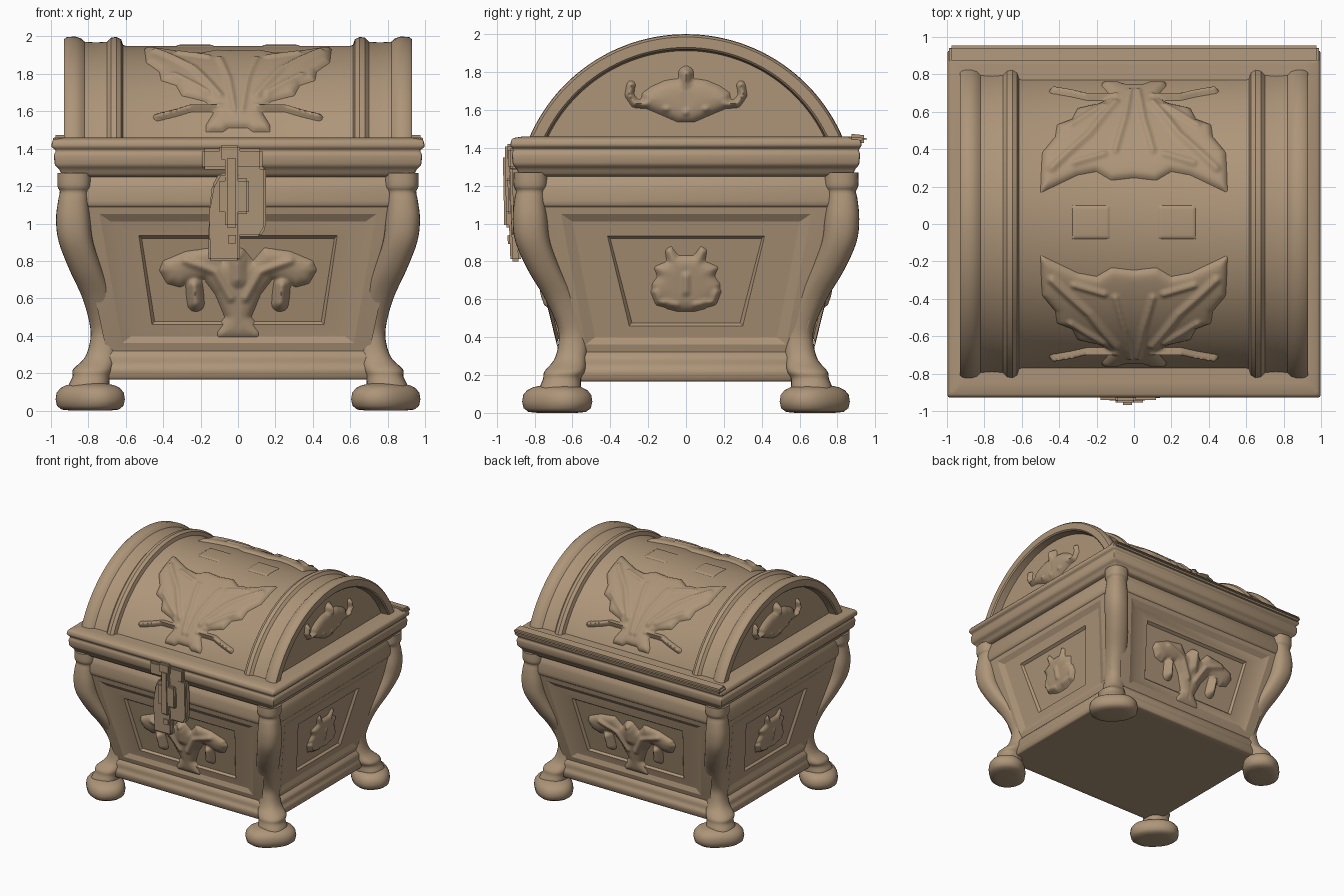
import bpy, bmesh, math
from mathutils import Vector

if "Cube" in bpy.data.objects:
    bpy.data.objects.remove(bpy.data.objects["Cube"])

wood = bpy.data.materials.new("brown_wood")
wood.diffuse_color = (0.42, 0.30, 0.19, 1)
wood.use_nodes = True
wood.node_tree.nodes["Principled BSDF"].inputs["Base Color"].default_value = wood.diffuse_color
CORNERS = [(1, 1), (1, -1), (-1, -1), (-1, 1)]


def finish(name, bm, angle=40):
    bmesh.ops.recalc_face_normals(bm, faces=bm.faces)
    me = bpy.data.meshes.new(name)
    bm.to_mesh(me)
    bm.free()
    me.materials.append(wood)
    ob = bpy.data.objects.new(name, me)
    bpy.context.collection.objects.link(ob)
    bpy.ops.object.select_all(action='DESELECT')
    ob.select_set(True)
    bpy.context.view_layer.objects.active = ob
    bpy.ops.object.shade_smooth_by_angle(angle=math.radians(angle))


def skin(bm, rings, caps=True):
    """Join closed rings of points with quads."""
    vs = [[bm.verts.new(p) for p in r] for r in rings]
    n = len(vs[0])
    for a, b in zip(vs, vs[1:]):
        for i in range(n):
            j = (i + 1) % n
            bm.faces.new((a[i], a[j], b[j], b[i]))
    if caps:
        bm.faces.new(vs[0])
    bm.faces.new(vs[-1])


def oval(k, n, e):
    """Superellipse direction k of n; e < 1 is squarer."""
    c, s = math.cos(k * math.tau / n), math.sin(k * math.tau / n)
    return math.copysign(abs(c) ** e, c), math.copysign(abs(s) ** e, s)


def stack(name, levels, bevel=0.012):
    """Rectangular moulding from (half x, half y, z) levels."""
    bm = bmesh.new()
    skin(bm, [[(hx * i, hy * j, z) for i, j in CORNERS] for hx, hy, z in levels])
    bmesh.ops.bevel(bm, geom=bm.edges[:], offset=bevel, segments=2, profile=0.5,
                    affect='EDGES', clamp_overlap=True)
    finish(name, bm)


def smooth_path(pts, n=5):
    """Catmull-Rom through tuples."""
    out = []
    for i in range(len(pts) - 1):
        p = [Vector(pts[min(max(k, 0), len(pts) - 1)]) for k in range(i - 1, i + 3)]
        for s in range(n):
            t = s / n
            out.append(0.5 * (2 * p[1] + (p[2] - p[0]) * t + (2 * p[0] - 5 * p[1] + 4 * p[2] - p[3]) * t * t
                              + (3 * p[1] - p[0] - 3 * p[2] + p[3]) * t ** 3))
    return out + [Vector(pts[-1])]


def seg_dist(px, py, a, b):
    dx, dy = b[0] - a[0], b[1] - a[1]
    t = ((px - a[0]) * dx + (py - a[1]) * dy) / (dx * dx + dy * dy + 1e-12)
    t = min(1, max(0, t))
    return math.hypot(px - a[0] - t * dx, py - a[1] - t * dy)


def poly_dist(px, py, poly):
    """Signed distance, positive inside."""
    inside, best = False, 9
    for a, b in zip(poly, poly[1:] + poly[:1]):
        best = min(best, seg_dist(px, py, a, b))
        if (a[1] > py) != (b[1] > py) and px < a[0] + (py - a[1]) * (b[0] - a[0]) / (b[1] - a[1]):
            inside = not inside
    return best if inside else -best


def relief(name, half, strokes, height, places, step=0.01):
    """Embossed carving: mirrored half outline plus strokes, laid on a surface by each place()."""
    pts = half + [p for s, r in strokes for p in s]
    w = max(p[0] for p in pts) + 0.05
    v0, v1 = min(p[1] for p in pts) - 0.06, max(p[1] for p in pts) + 0.06
    nu, nv = int(w / step) + 1, int((v1 - v0) / step) + 1

    def lift(d):
        return max(d, -0.04) if d < 0 else height * (1 - math.exp(-d / (0.6 * height)))
    grid = {}
    for i in range(nu + 1):
        for j in range(nv + 1):
            u, v = i * step, v0 + j * step
            dp = poly_dist(u, v, half)
            ds = max([r - min(seg_dist(u, v, a, b) for a, b in zip(s, s[1:])) for s, r in strokes] or [-1])
            grid[i, j] = lift(max(dp, ds)) + 0.6 * max(0, ds)
    bm = bmesh.new()
    for place in places:
        vs = {}
        for i in range(-nu, nu):
            for j in range(nv):
                ks = [(i, j), (i + 1, j), (i + 1, j + 1), (i, j + 1)]
                if max(grid[abs(a), b] for a, b in ks) <= -0.012:
                    continue
                for a, b in ks:
                    if (a, b) not in vs:
                        vs[a, b] = bm.verts.new(place(a * step, v0 + b * step, grid[abs(a), b]))
                bm.faces.new([vs[k] for k in ks])
    finish(name, bm, 75)


# Sloping wall planes: offset outward at a given height
def front_wall(s):
    return lambda u, z, h: (u * s, -s * (0.655 + (z - 0.33) * 0.245 + h), z)


def side_wall(s):
    return lambda u, z, h: (s * (0.745 + (z - 0.33) * 0.205 + h), u * s, z)


# Panelled walls: nested trapezoids (half top, half bottom, z top, z bottom, depth)
def panel(name, place, rings):
    bm = bmesh.new()
    skin(bm, [[place(-a, t, h), place(a, t, h), place(b, u, h), place(-b, u, h)]
              for a, b, t, u, h in rings], caps=False)
    finish(name, bm, 20)


for s, tag in ((1, "front"), (-1, "back")):
    panel(tag + "_panel", front_wall(s), [
        (0.87, 0.70, 1.11, 0.30, 0.015), (0.74, 0.62, 1.05, 0.36, 0.02), (0.68, 0.57, 1.01, 0.40, 0),
        (0.53, 0.46, 0.935, 0.46, 0), (0.515, 0.445, 0.92, 0.475, -0.02)])
for s, tag in ((1, "right"), (-1, "left")):
    panel(tag + "_panel", side_wall(s), [
        (0.82, 0.60, 1.11, 0.30, 0.015), (0.66, 0.53, 1.05, 0.36, 0.02), (0.60, 0.48, 1.01, 0.40, 0),
        (0.415, 0.30, 0.935, 0.46, 0), (0.40, 0.285, 0.92, 0.475, -0.02)])

# Base plinth, upper band and lid rim
stack("base_plinth", [(0.74, 0.62, 0.165), (0.79, 0.69, 0.165), (0.80, 0.70, 0.22), (0.785, 0.685, 0.25),
                      (0.785, 0.685, 0.29), (0.75, 0.66, 0.335), (0.70, 0.60, 0.34)])
stack("upper_band", [(0.87, 0.80, 1.07), (0.92, 0.86, 1.085), (0.93, 0.87, 1.11), (0.925, 0.865, 1.20),
                     (0.90, 0.84, 1.27)])
stack("lid_rim", [(0.89, 0.83, 1.245), (0.94, 0.88, 1.255), (0.955, 0.895, 1.29), (0.98, 0.915, 1.31),
                  (0.985, 0.92, 1.37), (0.97, 0.91, 1.39), (1.0, 0.93, 1.41), (0.99, 0.92, 1.45),
                  (0.93, 0.86, 1.46)])
bm = bmesh.new()
skin(bm, [[(x, 0.86, 1.41), (x, 0.955, 1.43), (x, 0.955, 1.465), (x, 0.86, 1.475)] for x in (-0.99, 0.99)])
bmesh.ops.bevel(bm, geom=bm.edges[:], offset=0.015, segments=2, affect='EDGES')
finish("lid_back_lip", bm)

# Corner posts (x, y, z, radius) and splayed feet
POST = [(.875, .82, 1.27, .09), (.875, .82, 1.20, .09), (.875, .82, 1.17, .078), (.88, .825, 1.12, .082),
        (.881, .823, 1.02, .092), (.866, .808, .9, .092), (.812, .745, .75, .088), (.748, .66, .6, .083),
        (.713, .60, .45, .078), (.713, .595, .36, .08), (.735, .61, .28, .087), (.775, .64, .22, .107),
        (.785, .655, .18, .10), (.80, .665, .12, .11), (.80, .67, .06, .09)]
FOOT = [(.0, .55), (.005, .82), (.025, .96), (.06, 1), (.095, .97), (.12, .86), (.135, .7), (.145, .45)]
for sx, sy in CORNERS:
    tag = ("back" if sy > 0 else "front") + ("_right" if sx > 0 else "_left")
    bm = bmesh.new()
    dirs = [oval(k, 28, 0.85) for k in range(28)]
    skin(bm, [[(sx * (x + r * c), sy * (y + r * s), z) for c, s in dirs] for x, y, z, r in smooth_path(POST, 4)])
    finish(tag + "_post", bm, 50)
    bm = bmesh.new()
    rings = []
    for z, f in FOOT:   # a runs along the corner diagonal, b across it
        ab = [(f * 0.15 * c, f * 0.20 * s) for c, s in (oval(k, 32, 0.85) for k in range(32))]
        rings.append([(sx * (0.79 + (a - b) * 0.707), sy * (0.68 + (a + b) * 0.707), z) for a, b in ab])
    skin(bm, rings)
    finish(tag + "_foot", bm, 50)

# Barrel lid: ribbed profile (x, radius) swept over an arc, with recessed ends
AXIS = 1.10
half = [(.60, .85), (.615, .855), (.625, .885), (.65, .898), (.68, .893), (.70, .872), (.76, .868), (.82, .872),
        (.84, .89), (.87, .90), (.915, .897), (.93, .885), (.93, .83), (.92, .82), (.86, .812)]
prof = [(-x, r) for x, r in reversed(half)] + half
arc = [math.radians(-70 + 140 * k / 64) for k in range(65)]
bm = bmesh.new()
skin(bm, [[(x, r * math.sin(t), AXIS + r * math.cos(t)) for t in arc] for x, r in prof])
finish("barrel_lid", bm, 35)


# Carvings on the lid
def lid_surface(s):
    def place(u, v, h):
        t = v / 0.86
        return (u, -s * (0.85 + h) * math.sin(t), AXIS + (0.85 + h) * math.cos(t))
    return place


def lid_end(s):
    return lambda u, z, h: (s * (0.86 + h), u, z)


relief("lid_wing_carvings",
       [(-.05, .26), (.12, .24), (.2, .29), (.3, .27), (.5, .17), (.49, .4), (.42, .5), (.41, .58), (.33, .62),
        (.3, .70), (.18, .74), (.12, .80), (.17, .90), (.17, .94), (.08, .94), (.05, .915), (-.05, .915)],
       [([(.1, .79), (.25, .79), (.33, .82), (.43, .85)], .022), ([(.02, .82), (.05, .6), (.1, .4)], .025),
        ([(.1, .72), (.24, .5), (.44, .3)], .03), ([(.16, .38), (.32, .33)], .025),
        ([(.16, .70), (.34, .56)], .025)],
       0.026, [lid_surface(1), lid_surface(-1)])
relief("lid_top_carving", [(.13, -.08), (.33, -.08), (.33, .1), (.13, .1)], [], 0.006, [lid_surface(-1)])
relief("lid_end_carvings",
       [(-.05, 1.765), (.04, 1.765), (.11, 1.755), (.18, 1.725), (.23, 1.69), (.24, 1.62), (.12, 1.57),
        (.04, 1.535), (-.05, 1.535)],
       [([(0, 1.75), (0, 1.79)], .04), ([(.21, 1.63), (.27, 1.635), (.3, 1.68), (.29, 1.73)], .022),
        ([(.1, 1.605), (.11, 1.605)], .022), ([(0, 1.585), (0, 1.59)], .022)],
       0.04, [lid_end(1), lid_end(-1)])


# Carvings on the body panels
def sunk(place):
    return lambda u, z, h: place(u, z, h - 0.02)


relief("flower_carvings",
       [(-.05, .84), (.05, .84), (.08, .80), (.14, .87), (.28, .85), (.40, .80), (.42, .75), (.38, .68), (.31, .66),
        (.24, .69), (.18, .70), (.12, .62), (.07, .5), (.13, .42), (.12, .37), (-.05, .37)],
       [([(.235, .67), (.225, .575)], .045), ([(.04, .6), (.12, .74), (.28, .8)], .03), ([(0, .82), (0, .70)], .05)],
       0.04, [sunk(front_wall(1)), sunk(front_wall(-1))])
relief("shield_carvings",
       [(-.05, .83), (.04, .83), (.08, .88), (.11, .86), (.1, .80), (.17, .77), (.15, .72), (.18, .68), (.17, .61),
        (.1, .55), (.04, .535), (-.05, .535)],
       [([(.05, .57), (.14, .59), (.16, .64)], .024), ([(0, .72), (0, .64)], .03)],
       0.035, [sunk(side_wall(1)), sunk(side_wall(-1))])


# Latch: bevelled plates from front outlines
def plate(name, outline, y0, y1, tilt=0.0):
    bm = bmesh.new()
    skin(bm, [[(x, y + tilt * (1.25 - z), z) for x, z in outline] for y in (y0, y1)])
    bmesh.ops.bevel(bm, geom=bm.edges[:], offset=0.012, segments=2, affect='EDGES')
    finish(name, bm)


def box(x0, x1, z0, z1):
    return [(x0, z0), (x1, z0), (x1, z1), (x0, z1)]


plate("latch_bracket", box(-.19, .13, 1.29, 1.40), -0.89, -0.94)
plate("latch_hinge", box(-.10, .01, 1.33, 1.42), -0.89, -0.955)
plate("latch_hasp", [(-.02, .93), (.12, .93), (.15, .98), (.15, 1.30), (-.02, 1.32)], -0.87, -0.93, 0.03)
plate("latch_lock", [(-.16, .80), (.01, .80), (.01, 1.27), (-.10, 1.27), (-.14, 1.2), (-.155, 1.05)],
      -0.89, -0.945, 0.04)
plate("latch_boss", box(-.11, .06, 1.05, 1.24), -0.92, -0.955, 0.03)
plate("latch_bar", box(-.07, .0, .98, 1.36), -0.92, -0.965, 0.02)
plate("latch_knob", box(-.065, .0, .88, .95), -0.91, -0.955, 0.04)
